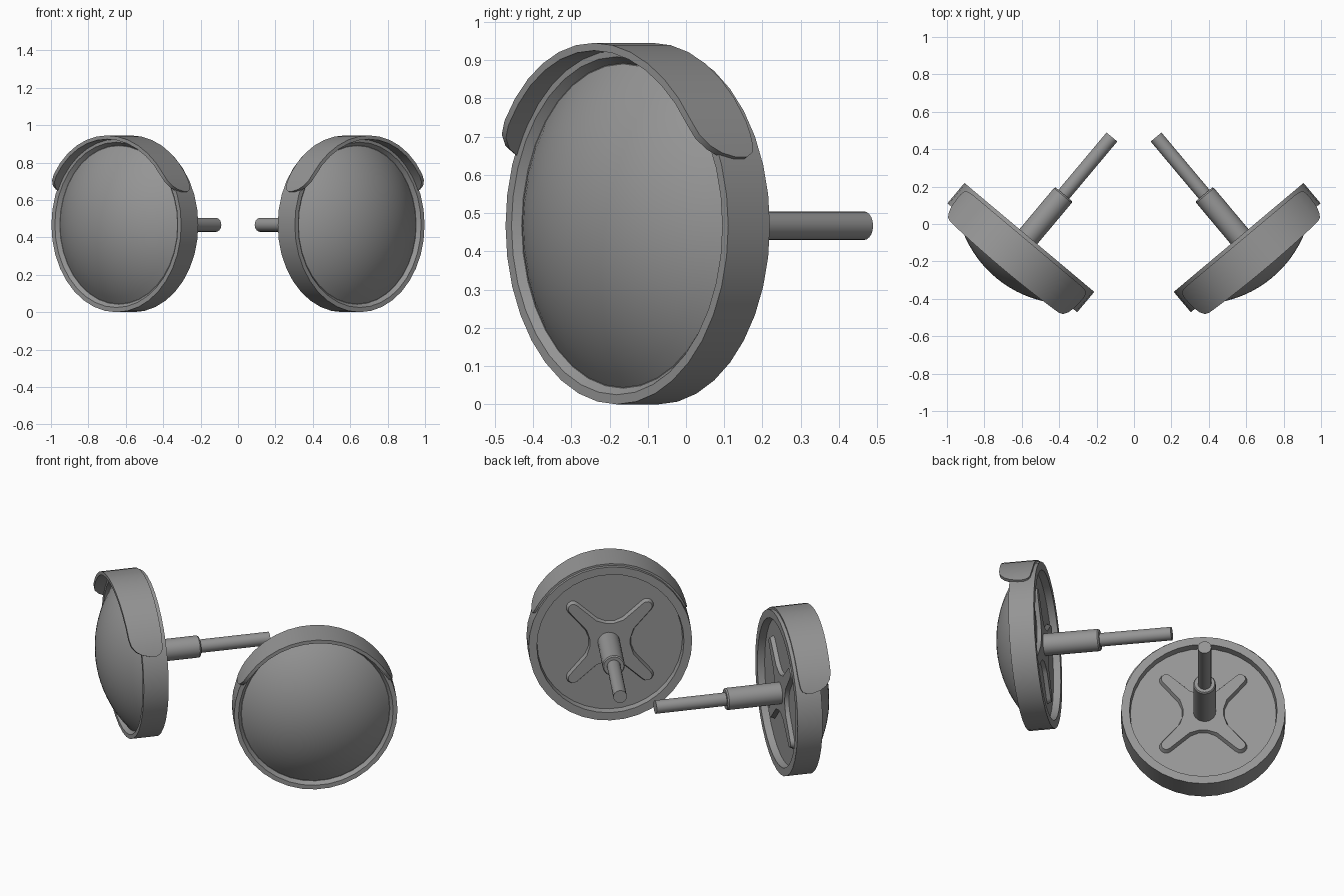
import bpy, bmesh, math
from mathutils import Matrix, Vector

if "Cube" in bpy.data.objects:
    bpy.data.objects.remove(bpy.data.objects["Cube"])

# Local frame of one mirror: X sideways, Y up, Z along the stem towards the glass
A = math.radians(40)
FRAME = Matrix(((math.cos(A), 0, math.sin(A), 0.118),
                (math.sin(A), 0, -math.cos(A), 0.465),
                (0, 1, 0, 0.467),
                (0, 0, 0, 1)))
# The head is slightly narrower than tall
HEAD = FRAME @ Matrix.Translation((-0.007, 0, 0)) @ Matrix.Diagonal((0.97, 1, 1, 1))

GREY = bpy.data.materials.new("dark_grey")
GREY.diffuse_color = (0.3, 0.3, 0.3, 1)
GREY.use_nodes = True
GREY.node_tree.nodes["Principled BSDF"].inputs["Base Color"].default_value = GREY.diffuse_color


def finish(name, bm, frame=HEAD, angle=35):
    """Place the part in the right-hand mirror and mirror it to the left."""
    bmesh.ops.remove_doubles(bm, verts=bm.verts, dist=1e-5)
    bmesh.ops.recalc_face_normals(bm, faces=bm.faces)
    bm.transform(frame)
    me = bpy.data.meshes.new(name)
    bm.to_mesh(me)
    bm.free()
    me.materials.append(GREY)
    ob = bpy.data.objects.new(name, me)
    bpy.context.collection.objects.link(ob)
    ob.modifiers.new("both_sides", 'MIRROR').use_mirror_merge = False
    bpy.ops.object.select_all(action='DESELECT')
    bpy.context.view_layer.objects.active = ob
    ob.select_set(True)
    bpy.ops.object.shade_smooth_by_angle(angle=math.radians(angle))
    return ob


def lathe(name, profile, sides, frame=HEAD):
    """Spin (radius, height) points around the stem axis."""
    bm = bmesh.new()
    vs = [bm.verts.new((r, 0, z)) for r, z in profile]
    es = [bm.edges.new(p) for p in zip(vs, vs[1:])]
    bmesh.ops.spin(bm, geom=vs + es, axis=(0, 0, 1), cent=(0, 0, 0),
                   angle=math.tau, steps=sides, use_merge=True)
    return finish(name, bm, frame)


# Housing: rim, recessed back plate and stepped front lip
lathe("housing", [(0, 0.735), (0.415, 0.735), (0.42, 0.695), (0.467, 0.695),
                  (0.467, 0.837), (0.442, 0.837), (0.425, 0.816), (0.0, 0.816)], 36)

# Domed glass: spherical cap
R, BASE, TOP = 0.423, 0.816, 0.975
h = TOP - BASE
S = (R * R + h * h) / (2 * h)
a_max = math.asin(R / S)
lathe("mirror_glass", [(S * math.sin(a_max * i / 10), TOP - S + S * math.cos(a_max * i / 10))
                       for i in range(11)], 36)

# Stem: thin rod and thicker socket
lathe("stem_rod", [(0, 0), (0.0375, 0), (0.0375, 0.45), (0, 0.45)], 20, FRAME)
lathe("stem_socket", [(0, 0.4), (0.056, 0.4), (0.062, 0.408),
                      (0.062, 0.74), (0, 0.74)], 20, FRAME)

# Visor: curved hood over the upper rim with rounded ends
ENDS = [(22, 0.755, 0.79), (23.5, 0.732, 0.835), (26, 0.722, 0.868),
        (30, 0.718, 0.893), (35, 0.715, 0.902)]
half = ENDS + [(35 + 55 * i / 6, 0.715, 0.902 + 0.013 * math.sin(math.pi / 2 * i / 6))
               for i in range(1, 7)]
stations = half + [(180 - a, b, f) for a, b, f in reversed(half[:-1])]
bm = bmesh.new()
rings = []
for a, back, front in stations:
    c, s = math.cos(math.radians(a)), math.sin(math.radians(a))
    rings.append([bm.verts.new((r * c, r * s, z)) for r, z in
                  ((0.478, back), (0.478, front), (0.458, front), (0.458, back))])
for p, q in zip(rings, rings[1:]):
    for i in range(4):
        j = (i + 1) % 4
        bm.faces.new((p[i], p[j], q[j], q[i]))
bm.faces.new(rings[0])
bm.faces.new(rings[-1])
finish("visor", bm)


# Cross-shaped rib on the back plate, chamfered towards its face
def cross_outline(inset, z):
    pts = []
    tip = 0.04 - inset
    for k in range(4):
        m = Matrix.Rotation(math.radians(45 + 90 * k), 3, 'Z')
        arm = [(0.105 - inset, -0.068), (0.15, -0.05 + inset)]
        for i in range(7):
            t = math.radians(-90 + 30 * i)
            arm.append((0.298 + tip * math.cos(t), tip * math.sin(t)))
        arm += [(0.15, 0.05 - inset), (0.105 - inset, 0.068)]
        pts += [m @ Vector((x, y, z)) for x, y in arm]
    return pts


bm = bmesh.new()
low = [bm.verts.new(p) for p in cross_outline(0.0, 0.737)]
high = [bm.verts.new(p) for p in cross_outline(0.011, 0.712)]
n = len(low)
for i in range(n):
    j = (i + 1) % n
    bm.faces.new((low[i], low[j], high[j], high[i]))
bm.faces.new(high)
bm.faces.new(low)
finish("back_cross_rib", bm)
